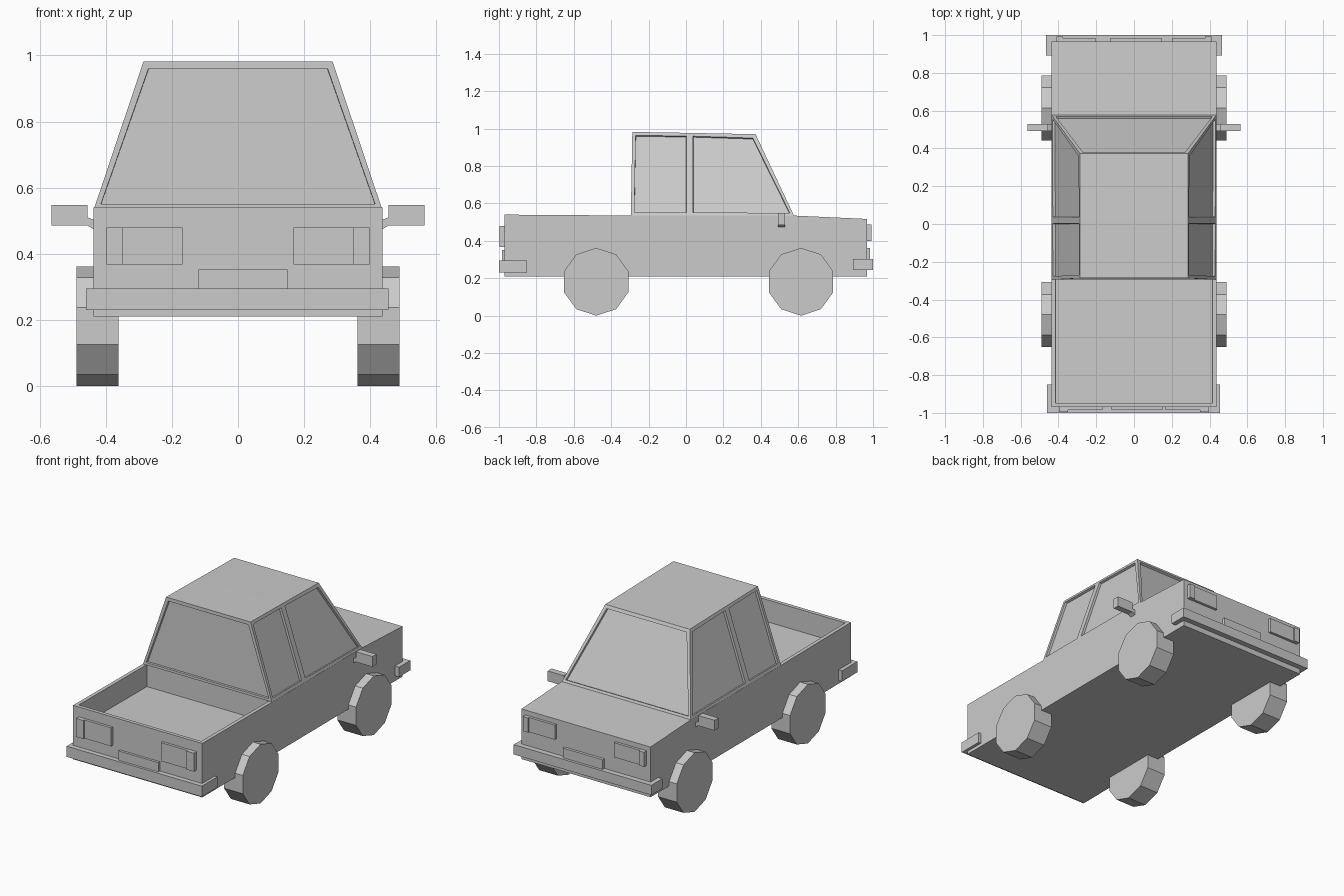
import bpy, bmesh, math
from mathutils import Matrix

if "Cube" in bpy.data.objects:
    bpy.data.objects.remove(bpy.data.objects["Cube"])


def finish(name, bm):
    bmesh.ops.recalc_face_normals(bm, faces=bm.faces)
    me = bpy.data.meshes.new(name)
    bm.to_mesh(me)
    bm.free()
    ob = bpy.data.objects.new(name, me)
    bpy.context.collection.objects.link(ob)
    return ob


def box(name, x0, x1, y0, y1, z0, z1):
    bm = bmesh.new()
    bmesh.ops.create_cube(bm, size=1)
    for v in bm.verts:
        v.co = ((x0, x1)[v.co.x > 0], (y0, y1)[v.co.y > 0], (z0, z1)[v.co.z > 0])
    return finish(name, bm)


def prism(points, offset):
    """Closed prism from a 3D outline and an extrusion vector."""
    bm = bmesh.new()
    face = bm.faces.new([bm.verts.new(p) for p in points])
    ext = bmesh.ops.extrude_face_region(bm, geom=[face], use_keep_orig=True)
    verts = [g for g in ext["geom"] if isinstance(g, bmesh.types.BMVert)]
    bmesh.ops.translate(bm, verts=verts, vec=offset)
    bmesh.ops.recalc_face_normals(bm, faces=bm.faces)
    return bm


# Body: side profile, with the cargo bed sunk into the top at -y
W = 0.437
profile = [(-0.97, 0.21), (-0.97, 0.54), (-0.265, 0.535),
           (0.575, 0.535), (0.967, 0.517), (0.967, 0.21)]
bm = prism([(-W, y, z) for y, z in profile], (2 * W, 0, 0))
bed = [f for f in bm.faces if f.normal.z > 0.9 and f.calc_center_median().y < -0.4]
bmesh.ops.inset_individual(bm, faces=bed, thickness=0.032)
bmesh.ops.inset_individual(bm, faces=bed, thickness=0.0005, depth=-0.135)
finish("body", bm)

# Cab: tapered shell, sides split at the door pillar, recessed windows
bm = bmesh.new()
rows = [(-0.295, 0.535, -0.287, 0.982), (0.02, 0.535, 0.02, 0.977), (0.577, 0.535, 0.372, 0.97)]
lo, hi = [], []
for yb, zb, yt, zt in rows:
    lo.append([bm.verts.new((s * 0.436, yb, zb)) for s in (-1, 1)])
    hi.append([bm.verts.new((s * 0.286, yt, zt)) for s in (-1, 1)])
windows = [bm.faces.new((lo[e][0], lo[e][1], hi[e][1], hi[e][0])) for e in (0, 2)]
for i in (0, 1):
    for s in (0, 1):
        windows.append(bm.faces.new((lo[i][s], lo[i + 1][s], hi[i + 1][s], hi[i][s])))
    for r in (lo, hi):
        bm.faces.new((r[i][0], r[i][1], r[i + 1][1], r[i + 1][0]))
bmesh.ops.recalc_face_normals(bm, faces=bm.faces)
bmesh.ops.inset_individual(bm, faces=windows, thickness=0.026)
bmesh.ops.inset_individual(bm, faces=windows, thickness=0.001, depth=-0.014)
finish("cab", bm)

# Bumpers and plates at both ends
box("bed_bumper", -0.46, 0.455, -1.0, -0.85, 0.23, 0.295)
box("hood_bumper", -0.466, 0.466, 0.893, 1.0, 0.243, 0.303)
box("bed_plate", -0.12, 0.15, -0.985, -0.96, 0.29, 0.352)
box("hood_plate", -0.125, 0.145, 0.96, 0.984, 0.30, 0.362)

for s, side in ((1, "right"), (-1, "left")):
    # Lamps: wide inner lens and a narrow outer one standing prouder
    def lamp(name, a, b, y0, y1, z0, z1):
        box(f"{name}_{side}", *sorted((s * a, s * b)), y0, y1, z0, z1)
    lamp("tail_lamp", 0.168, 0.35, -0.986, -0.96, 0.367, 0.48)
    lamp("tail_marker", 0.35, 0.398, -0.996, -0.96, 0.367, 0.48)
    lamp("head_lamp", 0.20, 0.375, 0.96, 0.983, 0.398, 0.487)
    lamp("head_marker", 0.375, 0.41, 0.96, 0.992, 0.398, 0.487)

    # Door mirror with its short stalk
    outline = [(0.43, 0.47), (0.455, 0.485), (0.565, 0.485), (0.565, 0.548),
               (0.455, 0.548), (0.455, 0.51), (0.43, 0.50)]
    finish(f"door_mirror_{side}",
           prism([(s * x, 0.492, z) for x, z in outline], (0, 0.038, 0)))

    # Ten-sided wheels
    for y, end in ((-0.48, "bed"), (0.615, "hood")):
        ring = [(s * 0.362, y + 0.181 * math.sin(a), 0.181 + 0.181 * math.cos(a))
                for a in (k * math.tau / 10 for k in range(10))]
        finish(f"wheel_{end}_{side}", prism(ring, (s * 0.127, 0, 0)))
